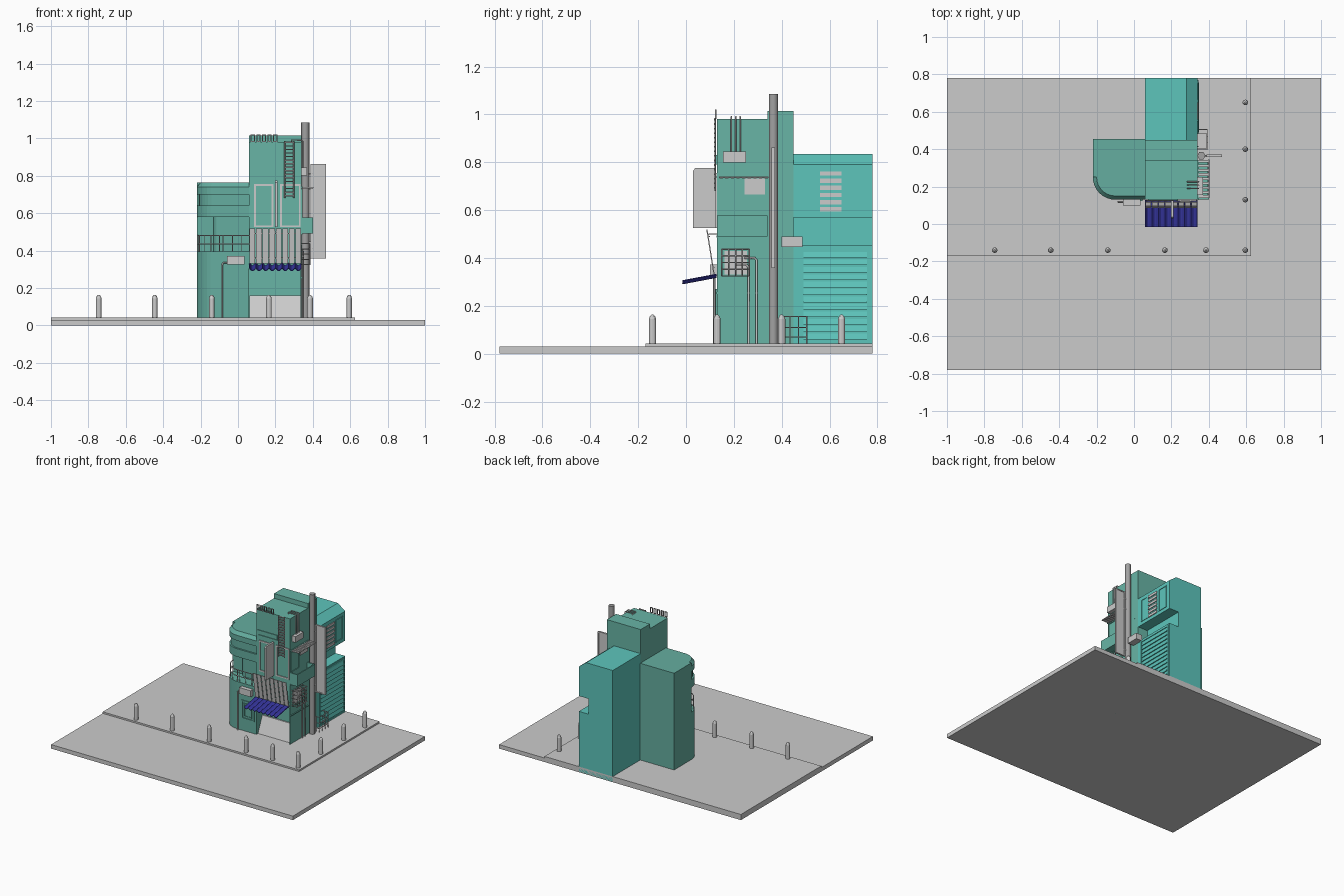
import bpy, bmesh, math

if "Cube" in bpy.data.objects:
    bpy.data.objects.remove(bpy.data.objects["Cube"])

def mat(name, c):
    m = bpy.data.materials.new(name)
    m.diffuse_color = (*c, 1)
    m.use_nodes = True
    m.node_tree.nodes["Principled BSDF"].inputs["Base Color"].default_value = m.diffuse_color
    return m

GREEN = mat("wall_green", (0.14, 0.46, 0.38))
LEAF = mat("side_green", (0.13, 0.42, 0.35))
TEAL = mat("rear_teal", (0.11, 0.56, 0.50))
NAVY = mat("awning_navy", (0.04, 0.04, 0.38))
DARK = mat("pole_dark", (0.36, 0.36, 0.36))

def finish(name, bm, m=None):
    bmesh.ops.recalc_face_normals(bm, faces=bm.faces)
    me = bpy.data.meshes.new(name)
    bm.to_mesh(me)
    bm.free()
    ob = bpy.data.objects.new(name, me)
    bpy.context.collection.objects.link(ob)
    if m:
        me.materials.append(m)
    return ob

def prism(name, pts, axis, a, b, m=None):
    """Extrude a 2D outline along x, y or z between a and b."""
    put = {'x': lambda p, t: (t, *p), 'y': lambda p, t: (p[0], t, p[1]), 'z': lambda p, t: (*p, t)}[axis]
    bm = bmesh.new()
    r = [[bm.verts.new(put(p, t)) for p in pts] for t in (a, b)]
    n = len(pts)
    bm.faces.new(r[0])
    bm.faces.new(r[1][::-1])
    for i in range(n):
        j = (i + 1) % n
        bm.faces.new((r[0][i], r[0][j], r[1][j], r[1][i]))
    return finish(name, bm, m)

def box(name, x, y, z, m=None):
    return prism(name, [(x[0], y[0]), (x[1], y[0]), (x[1], y[1]), (x[0], y[1])], 'z', z[0], z[1], m)

def tube(name, pts, r, m=None):
    """Round pipe through the given points."""
    cu = bpy.data.curves.new(name, 'CURVE')
    cu.dimensions = '3D'
    cu.bevel_depth, cu.bevel_resolution, cu.use_fill_caps = r, 1, True
    s = cu.splines.new('POLY')
    s.points.add(len(pts) - 1)
    for p, c in zip(s.points, pts):
        p.co = (*c, 1)
    ob = bpy.data.objects.new(name, cu)
    bpy.context.collection.objects.link(ob)
    if m:
        cu.materials.append(m)

def front_frame(name, x, z, y, w, d, m=None):
    """Rectangular frame on a wall facing -y."""
    for i, (xx, zz) in enumerate([((x[0], x[0]+w), z), ((x[1]-w, x[1]), z), ((x[0]+w, x[1]-w), (z[0], z[0]+w)),
                                  ((x[0]+w, x[1]-w), (z[1]-w, z[1]))]):
        box(f"{name}_{i}", xx, (y-d, y), zz, m)

def side_frame(name, y, z, x, w, d, m=None):
    """Rectangular frame on a wall facing +x."""
    for i, (yy, zz) in enumerate([((y[0], y[0]+w), z), ((y[1]-w, y[1]), z), ((y[0]+w, y[1]-w), (z[0], z[0]+w)),
                                  ((y[0]+w, y[1]-w), (z[1]-w, z[1]))]):
        box(f"{name}_{i}", (x, x+d), yy, zz, m)

# Street slab, pavement and bollards
box("street", (-1, 1), (-.78, .78), (0, .03))
box("pavement", (-1, .625), (-.17, .78), (.03, .042))
spots = [(x, -.14) for x in (-.745, -.445, -.14, .165, .385, .595)] + [(.595, y) for y in (.13, .40, .65)]
for i, (x, y) in enumerate(spots):
    bm = bmesh.new()
    rings = []
    for r, z in [(.015, .04), (.015, .145), (.011, .156), (.004, .163)]:
        rings.append([bm.verts.new((x + r*math.cos(k*math.pi/6), y + r*math.sin(k*math.pi/6), z)) for k in range(12)])
    for lo, hi in zip(rings, rings[1:]):
        for k in range(12):
            bm.faces.new((lo[k], lo[(k+1) % 12], hi[(k+1) % 12], hi[k]))
    bm.faces.new(rings[-1])
    finish(f"bollard_{i}", bm)

# Tower with recessed shop front
prism("tower", [(.13, .31), (.21, .31), (.21, 0), (.45, 0), (.45, 1.015), (.34, 1.015), (.34, .98), (.13, .98)],
      'x', .06, .34, GREEN)
box("shop_side_wall", (.333, .34), (.13, .21), (0, .31), GREEN)
prism("shop_counter", [(.131, 0), (.209, 0), (.209, .16), (.20, .16)], 'x', .061, .333)
for z in (.25, .485, .735):
    box("tower_ledge", (.34, .346), (.128, .34), (z, z+.008), GREEN)
for x in ((.085, .19), (.225, .335)):
    front_frame("tower_window", x, (.525, .755), .13, .01, .006)
front_frame("upper_window", (.075, .235), (.79, .83), .13, .005, .005, GREEN)

# Rounded side wing: one stack of rings (height, inset)
def ring(d):
    p = [(.06, .13 + d)]
    for k in range(9):
        a = math.radians(270 - k*11.25)
        p.append((-.10 + (.12-d)*math.cos(a), .25 + (.12-d)*math.sin(a)))
    return p + [(-.22, .25), (-.22, .455), (.06, .455)]

bm = bmesh.new()
stack = [(0, 0), (.395, 0), (.395, .09), (.58, .09), (.58, 0), (.64, 0), (.64, .012), (.70, .012),
         (.70, 0), (.74, 0), (.765, .02)]
rows = [[bm.verts.new((*p, z)) for p in ring(d)] for z, d in stack]
for lo, hi in zip(rows, rows[1:]):
    n = len(lo)
    for k in range(n):
        bm.faces.new((lo[k], lo[(k+1) % n], hi[(k+1) % n], hi[k]))
bm.faces.new(rows[0][::-1])
bm.faces.new(rows[-1])
bmesh.ops.remove_doubles(bm, verts=bm.verts, dist=1e-5)
finish("rounded_wing", bm, LEAF)

# Wing balcony railing, door, wall unit and drain pipe
rail = ring(.006)[:10]
for z in (.435, .48):
    tube("balcony_rail", [(*p, z) for p in rail], .003)
for p in [(.02, .136), (-.03, .136), (-.08, .136)] + rail[1::2]:
    tube("balcony_post", [(*p, .39), (*p, .48)], .0025)
front_frame("wing_door", (-.06, .045), (.13, .27), .13, .01, .006, LEAF)
front_frame("wing_door_panel", (-.04, .025), (.15, .25), .13, .006, .004, LEAF)
box("wing_wall_unit", (-.06, .035), (.10, .13), (.325, .372))
tube("wing_drain_pipe", [(-.055, .118, .335), (-.078, .118, .335), (-.085, .118, .325), (-.085, .118, .04)], .005)

# Rear building with chamfered roof and open gallery
prism("rear_building", [(.06, 0), (.34, 0), (.34, .455), (.26, .455), (.26, .57), (.34, .57), (.34, .79),
                        (.28, .835), (.06, .835)], 'y', .45, .78, TEAL)
side_frame("shutter_frame", (.475, .77), (.042, .445), .34, .012, .005, TEAL)
for i in range(12):
    z = .06 + i*.031
    prism("shutter_slat", [(.34, z), (.347, z), (.34, z+.024)], 'y', .49, .757, TEAL)
for y in ((.48, .55), (.665, .75)):
    side_frame("rear_window", y, (.595, .765), .34, .007, .004, TEAL)
for i in range(6):
    box("vent_slat", (.338, .346), (.56, .65), (.594 + i*.03, .612 + i*.03))

# Corrugated shop awning
bm = bmesh.new()
prev = None
for i in range(65):
    x, dz = .06 + .28*i/64, -.013*abs(math.sin(math.pi*i/8))
    cur = [bm.verts.new((x, y, z + dz)) for y, z in ((.128, .330), (-.015, .303))]
    if prev:
        bm.faces.new((prev[0], prev[1], cur[1], cur[0]))
    prev = cur
aw = finish("shop_awning", bm, NAVY)
aw.modifiers.new("thickness", 'SOLIDIFY').thickness = .004

# Leaning slatted board above the awning
for i in range(8):
    x = .062 + i*.035
    prism("board_slat", [(.115, .33), (.12, .33), (.09, .518), (.085, .518)], 'x', x, x + .03)
for z, y in ((.36, .117), (.49, .097)):
    tube("board_bar", [(.062, y, z), (.338, y, z)], .003)
tube("board_bracket", [(.2, .13, .50), (.2, .093, .50)], .003)

# Projecting panel on the tower front
prism("front_panel", [(.125, .525), (.03, .525), (.03, .765), (.038, .775), (.125, .775)], 'x', .198, .212)

# Abstract upright and roof-edge lattices
for x in (.25, .298):
    tube("lattice_upright", [(x, .122, .68), (x, .122, .985)], .003, DARK)
for i in range(16):
    z = .69 + i*.019
    box("lattice_bar", (.25, .298), (.118, .126), (z, z+.007), DARK)
for i in range(5):
    x = .068 + i*.03
    front_frame("roof_edge_loop", (x, x+.022), (.98, 1.02), .128, .005, .006, DARK)

# Utility pole with hanging board
tube("pole", [(.36, .365, .04), (.36, .365, 1.085)], .022, DARK)
box("hanging_board", (.39, .468), (.361, .369), (.36, .86))
front_frame("hanging_board_rim", (.388, .47), (.358, .862), .372, .008, .014)
for z in (.41, .73, .81):
    tube("board_arm", [(.36, .365, z), (.40, .365, z)], .005, DARK)

# Side balcony and its slatted canopy
box("balcony_floor", (.34, .40), (.13, .34), (.49, .50), GREEN)
box("balcony_front", (.392, .40), (.13, .34), (.50, .578), GREEN)
for y in (.13, .332):
    box("balcony_end", (.34, .392), (y, y+.008), (.50, .578), GREEN)
side_frame("balcony_door", (.135, .235), (.575, .73), .34, .006, .005, GREEN)
box("balcony_pane", (.34, .346), (.245, .33), (.665, .732))
for i in range(9):
    y = .14 + i*.0235
    box("canopy_slat", (.34, .402), (y, y+.014), (.733, .741))
tube("canopy_rail", [(.40, .138, .737), (.40, .345, .737)], .004)

# Wall units and pipes on the right side
box("upper_wall_unit", (.34, .368), (.155, .25), (.80, .845))
box("lower_wall_unit", (.34, .388), (.40, .487), (.445, .49))
for y in (.19, .208, .226):
    tube("roof_pipe", [(.346, y, .84), (.346, y, .985), (.34, y, .99), (.285, y, .99), (.285, y, .975)], .0035)
for y, z in ((.262, .37), (.295, .40)):
    tube("wall_pipe", [(.348, y-.05, z), (.348, y-.008, z), (.348, y, z-.01), (.348, y, .04)], .005)
box("tower_slot", (.338, .344), (.412, .418), (.65, .95), GREEN)

# Barred window
for i in range(5):
    y, z = .15 + i*.0285, .325 + i*.028
    tube("window_bar", [(.34, y, .325), (.385, y, .325), (.385, y, .437), (.34, y, .437)], .003)
    tube("window_cross_bar", [(.34, .15, z), (.385, .15, z), (.385, .264, z), (.34, .264, z)], .003)
box("barred_window_pane", (.34, .343), (.16, .255), (.33, .43))

# Low fence by the rear building
for z in (.07, .11, .155):
    tube("fence_rail", [(.34, .40, z), (.392, .40, z), (.392, .505, z), (.34, .505, z)], .003)
for x, y in [(.392, .40), (.392, .435), (.392, .47), (.392, .505), (.366, .40), (.366, .505)]:
    tube("fence_post", [(x, y, .04), (x, y, .158)], .003)
